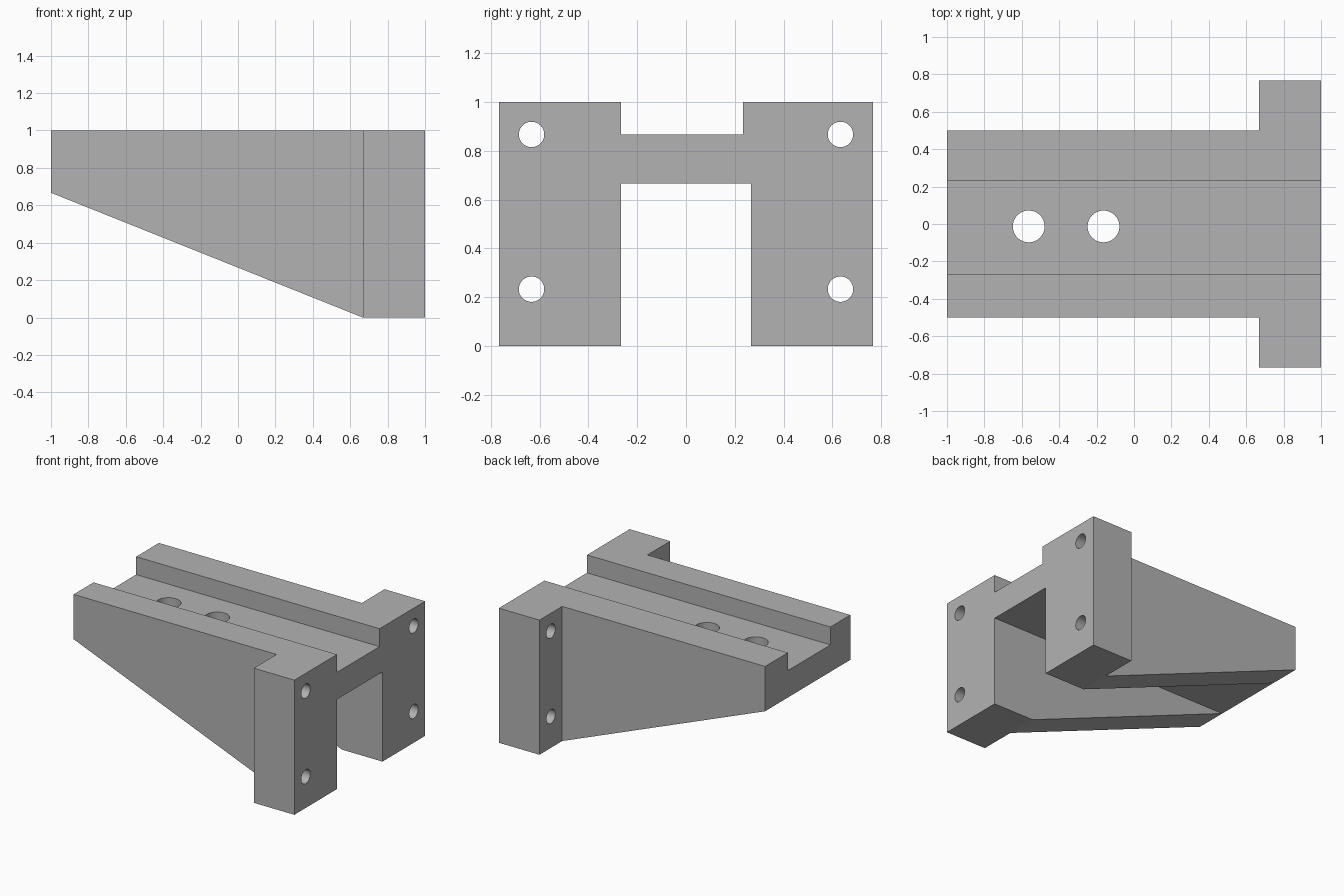
import bpy, bmesh, math
from mathutils import Matrix

if "Cube" in bpy.data.objects:
    bpy.data.objects.remove(bpy.data.objects["Cube"])

grey = bpy.data.materials.new("plain grey")
grey.use_nodes = True
grey.diffuse_color = (0.45, 0.45, 0.45, 1)
grey.node_tree.nodes["Principled BSDF"].inputs["Base Color"].default_value = grey.diffuse_color

FLANGE_X = 0.667   # inner face of the mounting flange
ARM_Y = 0.5        # half width of the arm
FLANGE_Y = 0.767   # half width of the flange


def add_object(name, bm):
    bmesh.ops.recalc_face_normals(bm, faces=bm.faces)
    mesh = bpy.data.meshes.new(name)
    bm.to_mesh(mesh)
    bm.free()
    mesh.materials.append(grey)
    obj = bpy.data.objects.new(name, mesh)
    bpy.context.collection.objects.link(obj)
    return obj


def box(name, low, high):
    bm = bmesh.new()
    bmesh.ops.create_cube(bm, size=1)
    for v in bm.verts:
        v.co = [high[i] if v.co[i] > 0 else low[i] for i in range(3)]
    return add_object(name, bm)


def drill(name, centre, radius, depth, axis):
    bm = bmesh.new()
    turn = Matrix.Rotation(math.pi / 2, 4, "Y") if axis == "X" else Matrix()
    bmesh.ops.create_cone(bm, cap_ends=True, segments=48, radius1=radius, radius2=radius,
                          depth=depth, matrix=Matrix.Translation(centre) @ turn)
    return add_object(name, bm)


# Bracket body: T-shaped plan extruded up, with the arm's underside tapered
bm = bmesh.new()
inner = [bm.verts.new((FLANGE_X, y, 0)) for y in (-ARM_Y, ARM_Y)]
tip = [bm.verts.new((-1, y, 0)) for y in (ARM_Y, -ARM_Y)]
plate = [bm.verts.new((x, y, 0)) for x, y in ((FLANGE_X, FLANGE_Y), (1, FLANGE_Y),
                                              (1, -FLANGE_Y), (FLANGE_X, -FLANGE_Y))]
bm.faces.new(inner + tip)
bm.faces.new(inner + plate)
base = list(bm.verts)
top = bmesh.ops.extrude_face_region(bm, geom=bm.faces[:], use_keep_orig=True)["geom"]
for v in top:
    if isinstance(v, bmesh.types.BMVert):
        v.co.z = 1
for v in base:
    v.co.z = max(0, 0.4 * (FLANGE_X - v.co.x))
bmesh.ops.dissolve_limit(bm, angle_limit=0.01, verts=bm.verts, edges=bm.edges)
bracket = add_object("bracket", bm)

# Upper channel and lower slot
cutters = [box("channel_cutter", (-1.2, -0.267, 0.867), (1.2, 0.233, 1.2)),
           box("slot_cutter", (-1.2, -0.267, -0.2), (1.2, 0.267, 0.666))]

# Bolt holes through the arm web and the flange
for x in (-0.563, -0.163):
    cutters.append(drill("web_hole_cutter", (x, -0.013, 0.75), 0.085, 0.6, "Z"))
for y in (-0.633, 0.633):
    for z in (0.233, 0.867):
        cutters.append(drill("flange_hole_cutter", (0.833, y, z), 0.052, 0.6, "X"))

bpy.context.view_layer.objects.active = bracket
for cutter in cutters:
    mod = bracket.modifiers.new("cut", "BOOLEAN")
    mod.operation = "DIFFERENCE"
    mod.solver = "EXACT"
    mod.object = cutter
    bpy.ops.object.modifier_apply(modifier=mod.name)
    bpy.data.objects.remove(cutter)

bpy.ops.object.select_all(action="DESELECT")
bracket.select_set(True)
bpy.ops.object.shade_smooth_by_angle(angle=math.radians(20))
